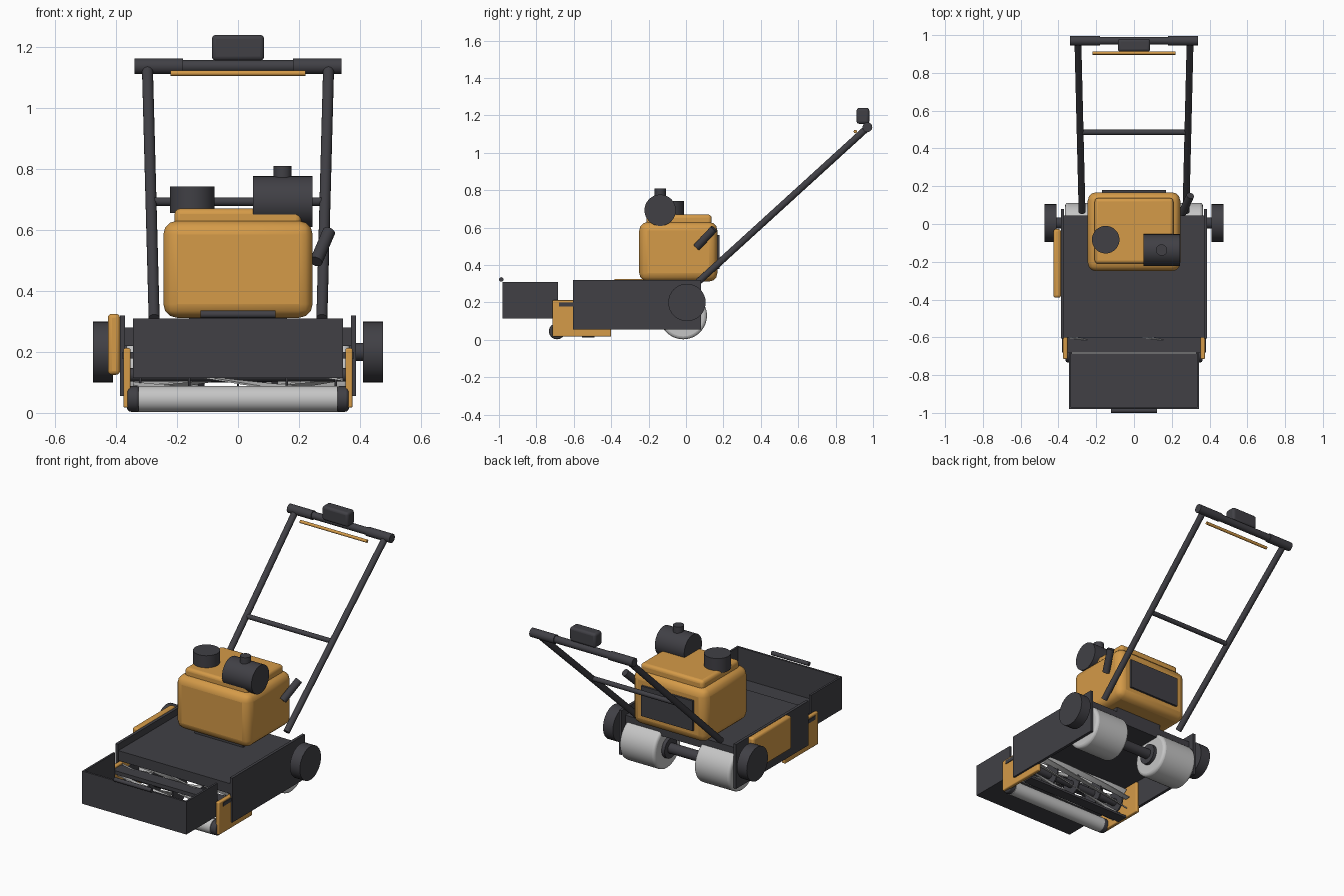
import bpy, bmesh, math
from mathutils import Vector

cube = bpy.data.objects.get("Cube")
if cube:
    bpy.data.objects.remove(cube, do_unlink=True)


def material(name, rgb):
    m = bpy.data.materials.new(name)
    m.use_nodes = True
    colour = (*rgb, 1.0)
    m.diffuse_color = colour
    node = next(n for n in m.node_tree.nodes if n.type == "BSDF_PRINCIPLED")
    node.inputs["Base Color"].default_value = colour
    return m


DARK = material("charcoal", (0.052, 0.051, 0.060))
ORANGE = material("amber_orange", (0.66, 0.325, 0.065))
STEEL = material("light_steel", (0.56, 0.56, 0.56))


def finish(name, bm, mat, bevel=0, segments=3):
    bmesh.ops.recalc_face_normals(bm, faces=bm.faces)
    mesh = bpy.data.meshes.new(name)
    bm.to_mesh(mesh)
    bm.free()
    mesh.materials.append(mat)
    ob = bpy.data.objects.new(name, mesh)
    bpy.context.collection.objects.link(ob)
    if bevel:
        mod = ob.modifiers.new("rounded_edges", "BEVEL")
        mod.width, mod.segments = bevel, segments
        mod.limit_method, mod.angle_limit = "ANGLE", math.radians(40)
    bpy.ops.object.select_all(action="DESELECT")
    ob.select_set(True)
    bpy.context.view_layer.objects.active = ob
    bpy.ops.object.shade_smooth_by_angle(angle=math.radians(32))
    return ob


def add_box(bm, x, y, z):
    """Box from three (low, high) ranges."""
    verts = bmesh.ops.create_cube(bm, size=1)["verts"]
    for v in verts:
        v.co = [(lo + hi) / 2 + c * (hi - lo) for c, (lo, hi) in zip(v.co, (x, y, z))]


def box(name, mat, x, y, z, bevel=0):
    bm = bmesh.new()
    add_box(bm, x, y, z)
    return finish(name, bm, mat, bevel)


def rod(name, mat, a, b, radius, bevel=0, sides=32):
    """Cylinder between two points."""
    a, b = Vector(a), Vector(b)
    bm = bmesh.new()
    bmesh.ops.create_cone(bm, cap_ends=True, segments=sides, radius1=radius,
                          radius2=radius, depth=(b - a).length)
    turn = (b - a).to_track_quat("Z", "Y")
    for v in bm.verts:
        v.co = turn @ v.co + (a + b) / 2
    return finish(name, bm, mat, bevel)


def span(s, lo, hi):
    return tuple(sorted((s * lo, s * hi)))


# Deck, grass shield and engine mount
box("deck", DARK, (-0.375, 0.375), (-0.60, 0.045), (0.22, 0.28))
box("grass_shield", DARK, (-0.38, 0.38), (-0.68, -0.60), (0.178, 0.2))
box("engine_mount", DARK, (-0.16, 0.16), (-0.18, 0.04), (0.27, 0.32))

# Parts repeated on both sides
for s, side in ((1, "left"), (-1, "right")):
    box(side + "_side_plate", DARK, span(s, 0.37, 0.387), (-0.605, 0.08), (0.055, 0.32))
    box(side + "_reel_plate", ORANGE, span(s, 0.352, 0.376), (-0.715, -0.40),
        (0.017, 0.212), 0.006)
    rod(side + "_wheel", DARK, (s * 0.41, 0.005, 0.2), (s * 0.475, 0.005, 0.2), 0.1)
    rod(side + "_wheel_axle", DARK, (s * 0.36, 0.005, 0.2), (s * 0.42, 0.005, 0.2), 0.03)
    rod(side + "_drum", STEEL, (s * 0.13, -0.015, 0.13), (s * 0.365, -0.015, 0.13),
        0.127, 0.016, 48)
    rod(side + "_drum_hub", DARK, (s * 0.11, -0.015, 0.13), (s * 0.14, -0.015, 0.13), 0.06)
    rod(side + "_roller_cap", DARK, (s * 0.325, -0.69, 0.046), (s * 0.362, -0.69, 0.046),
        0.042, 0.008)
    rod(side + "_handle_tube", DARK, (s * 0.275, 0.065, 0.31), (s * 0.297, 0.965, 1.13), 0.018)
    rod(side + "_grip", DARK, (s * 0.18, 0.97, 1.137), (s * 0.339, 0.97, 1.137), 0.026)
rod("drum_axle", DARK, (-0.37, -0.015, 0.13), (0.37, -0.015, 0.13), 0.03)
rod("front_roller", STEEL, (-0.327, -0.69, 0.046), (0.327, -0.69, 0.046), 0.043)

# Cutting reel with helical blades
REEL_Y, REEL_Z, BLADES, STEPS = -0.55, 0.125, 9, 20
bm = bmesh.new()
for blade in range(BLADES):
    previous = None
    for i in range(STEPS + 1):
        angle = math.tau * blade / BLADES + 1.2 * i / STEPS
        x = -0.345 + 0.69 * i / STEPS
        ring = []
        for radius, shift in ((0.065, 0), (0.098, 0), (0.098, 0.06), (0.065, 0.08)):
            ring.append(bm.verts.new((x, REEL_Y + radius * math.cos(angle + shift),
                                      REEL_Z + radius * math.sin(angle + shift))))
        if previous:
            for k in range(4):
                n = (k + 1) % 4
                bm.faces.new((previous[k], previous[n], ring[n], ring[k]))
        else:
            bm.faces.new(ring)
        previous = ring
    bm.faces.new(previous)
finish("reel_blades", bm, STEEL)
rod("reel_shaft", DARK, (-0.355, REEL_Y, REEL_Z), (0.355, REEL_Y, REEL_Z), 0.022)
for i in range(5):
    x = -0.32 + 0.16 * i
    rod("reel_disc", DARK, (x - 0.004, REEL_Y, REEL_Z), (x + 0.004, REEL_Y, REEL_Z), 0.07)
box("bed_knife", DARK, (-0.352, 0.352), (-0.555, -0.49), (0.012, 0.026))

# Grass catcher, open at the top and towards the reel
bm = bmesh.new()
add_box(bm, (-0.345, 0.345), (-0.98, -0.685), (0.115, 0.127))
add_box(bm, (-0.345, 0.345), (-0.98, -0.968), (0.115, 0.31))
for s in (1, -1):
    add_box(bm, span(s, 0.333, 0.345), (-0.98, -0.685), (0.115, 0.31))
finish("grass_catcher", bm, DARK)
rod("catcher_handle", DARK, (-0.123, -0.988, 0.323), (0.123, -0.988, 0.323), 0.012)

# Drive cover
box("drive_cover", ORANGE, (-0.427, -0.387), (-0.39, -0.027), (0.125, 0.325), 0.013)

# Engine
box("engine_body", ORANGE, (-0.245, 0.245), (-0.25, 0.168), (0.312, 0.63), 0.045)
box("engine_top_cover", ORANGE, (-0.208, 0.208), (-0.21, 0.137), (0.6, 0.67), 0.018)
box("rear_grille", DARK, (-0.17, 0.17), (0.16, 0.18), (0.38, 0.56))
rod("air_filter", DARK, (-0.15, -0.083, 0.655), (-0.15, -0.083, 0.742), 0.073)
rod("muffler", DARK, (0.05, -0.138, 0.693), (0.244, -0.138, 0.693), 0.084)
rod("muffler_outlet", DARK, (0.146, -0.138, 0.75), (0.146, -0.138, 0.81), 0.03)
rod("control_lever", DARK, (0.256, 0.058, 0.496), (0.298, 0.15, 0.594), 0.021)

# Handlebar
rod("handlebar", DARK, (-0.33, 0.97, 1.137), (0.33, 0.97, 1.137), 0.021)
rod("handle_crossbar", DARK, (-0.285, 0.485, 0.693), (0.285, 0.485, 0.693), 0.014)
rod("safety_bail", ORANGE, (-0.221, 0.905, 1.114), (0.221, 0.905, 1.114), 0.009)
box("control_box", DARK, (-0.086, 0.086), (0.912, 0.98), (1.155, 1.24), 0.014)
